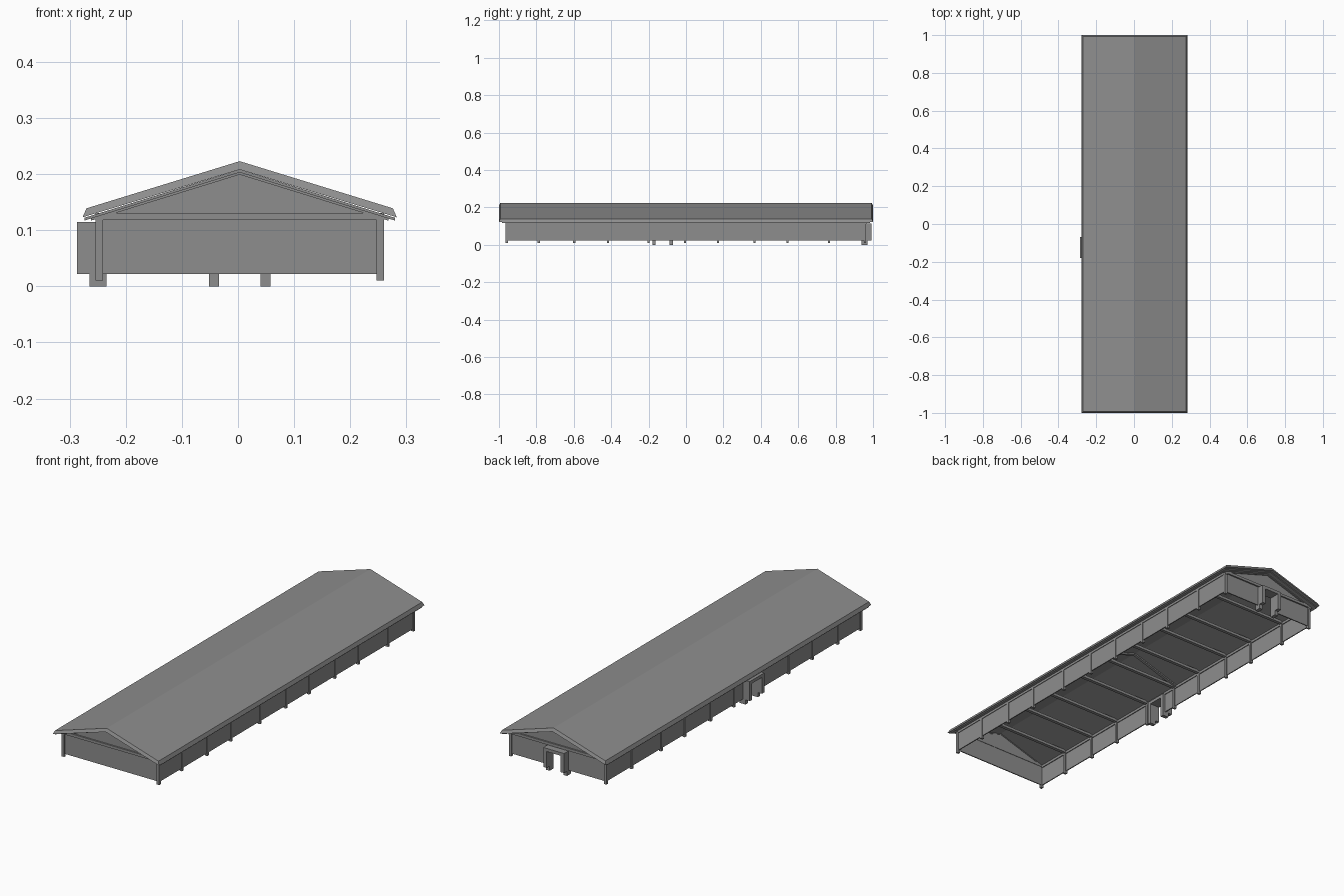
import bpy
import bmesh

cube = bpy.data.objects.get("Cube")
if cube:
    bpy.data.objects.remove(cube, do_unlink=True)

CX = 0.003            # ridge line position
HALF = 0.257          # half width to outer post faces
END = 0.965           # half length to outer post faces
FLOOR, PLATE, TOP = 0.022, 0.118, 0.131

grey = bpy.data.materials.new("plain grey")
grey.use_nodes = True
colour = (0.27, 0.27, 0.27, 1)
grey.diffuse_color = colour
grey.node_tree.nodes["Principled BSDF"].inputs["Base Color"].default_value = colour


def finish(name, bm):
    bmesh.ops.recalc_face_normals(bm, faces=bm.faces[:])
    mesh = bpy.data.meshes.new(name)
    bm.to_mesh(mesh)
    bm.free()
    mesh.materials.append(grey)
    obj = bpy.data.objects.new(name, mesh)
    bpy.context.collection.objects.link(obj)
    return obj


def box(name, x, y, z):
    """Box from (low, high) ranges; x is measured from the ridge line."""
    bm = bmesh.new()
    bmesh.ops.create_cube(bm, size=1)
    for v in bm.verts:
        for i, (lo, hi) in enumerate((x, y, z)):
            v.co[i] = hi if v.co[i] > 0 else lo
        v.co.x += CX
    return finish(name, bm)


def loft(name, points):
    """Extrude a profile of (x, z, half length) along y, each point with its own end."""
    bm = bmesh.new()
    rings = [[bm.verts.new((CX + x, s * h, z)) for x, z, h in points] for s in (-1, 1)]
    n = len(points)
    for ring in rings:
        bm.faces.new(ring)
    for i in range(n):
        j = (i + 1) % n
        bm.faces.new((rings[0][i], rings[0][j], rings[1][j], rings[1][i]))
    return finish(name, bm)


def prism(name, profile, y0, y1):
    """Extrude an (x, z) profile between two y positions."""
    mid, half = (y0 + y1) / 2, (y1 - y0) / 2
    obj = loft(name, [(x, z, half) for x, z in profile])
    obj.location.y = mid
    return obj


def chevron(half, peak, eave, thick):
    """Gable-shaped strip profile."""
    return [(-half, eave), (0, peak), (half, eave),
            (half, eave - thick), (0, peak - thick), (-half, eave - thick)]


# Roof with flared eaves and tilted rake ends
loft("roof", [(-0.273, 0.139, 0.993), (0, 0.223, 0.993), (0.273, 0.139, 0.993),
              (0.28, 0.123, 1), (0, 0.208, 1), (-0.28, 0.123, 1)])
prism("roof_lining", chevron(0.277, 0.208, 0.122, 0.005), -0.985, 0.985)

# Gable triangles above the tie beams, and the rafters trimming them
for s, side in ((-1, "front"), (1, "back")):
    a, b = sorted((s * (END - 0.012), s * (END - 0.007)))
    prism(side + "_gable", [(-0.25, TOP - 0.006), (0, 0.205), (0.25, TOP - 0.006)], a, b)
    a, b = sorted((s * (END - 0.014), s * END))
    prism(side + "_gable_rafter", chevron(0.265, 0.204, 0.122, 0.005), a, b)
    box(side + "_wall_beam", (-HALF, HALF), (a, b), (PLATE, TOP))

# Middle rafter pair
prism("middle_rafter", chevron(0.255, 0.204, 0.125, 0.008), 0, 0.014)

# Side posts, plates and cross ties
rows = [-0.959, -0.787, -0.597, -0.417, -0.2, -0.005, 0.171, 0.366, 0.543, 0.765, 0.957]
for i, y in enumerate(rows):
    span = (y - 0.006, y + 0.006)
    for s, side in ((-1, "right"), (1, "left")):
        xs = sorted((s * (HALF - 0.013), s * HALF))
        box(f"{side}_post_{i}", xs, span, (0.01, TOP - 0.008))
    if 0 < i < len(rows) - 1:
        box(f"cross_tie_{i}", (-HALF, HALF), (y - 0.008, y + 0.008), (PLATE, TOP))
for s, side in ((-1, "right"), (1, "left")):
    box(side + "_wall_plate", sorted((s * (HALF - 0.012), s * HALF)), (-END, END), (PLATE - 0.006, TOP - 0.007))

# Wall panels, leaving openings for the two doors
OUT, IN = HALF - 0.003, HALF - 0.008
WALL_Y = (END - 0.012, END - 0.007)
DOOR_Y, DOOR_W, HEAD = -0.125, 0.037, 0.1
Z = (FLOOR, PLATE)
box("front_wall", (-OUT, OUT), (-WALL_Y[1], -WALL_Y[0]), Z)
box("left_wall", (IN, OUT), (-WALL_Y[1], WALL_Y[1]), Z)
box("right_wall_front", (-OUT, -IN), (-WALL_Y[1], DOOR_Y - DOOR_W), Z)
box("right_wall_back", (-OUT, -IN), (DOOR_Y + DOOR_W, WALL_Y[1]), Z)
box("right_wall_over_door", (-OUT, -IN), (DOOR_Y - DOOR_W, DOOR_Y + DOOR_W), (HEAD, PLATE))
for s, side in ((-1, "right"), (1, "left")):
    box("back_wall_" + side, sorted((s * DOOR_W, s * OUT)), WALL_Y, Z)
box("back_wall_over_door", (-DOOR_W, DOOR_W), WALL_Y, (HEAD, PLATE))


# Door frames: legs reaching the ground, outer casing and header
def door_frame(name, part):
    JAMB = 0.018
    for s, side in ((-1, "a"), (1, "b")):
        along = sorted((s * DOOR_W, s * (DOOR_W + JAMB)))
        part(f"{name}_leg_{side}", along, (-0.026, 0.005), (0, PLATE - 0.003))
        part(f"{name}_casing_{side}", along, (0.003, 0.027), (FLOOR, PLATE - 0.003))
    part(name + "_header", (-DOOR_W - JAMB, DOOR_W + JAMB), (-0.026, 0.027), (HEAD, PLATE - 0.003))


def side_part(name, along, depth, z):
    face = -HALF - 0.006
    box(name, (face - depth[1], face - depth[0]), (DOOR_Y + along[0], DOOR_Y + along[1]), z)


def back_part(name, along, depth, z):
    face = END
    box(name, along, (face + depth[0], face + depth[1]), z)


door_frame("side_door", side_part)
door_frame("back_door", back_part)
